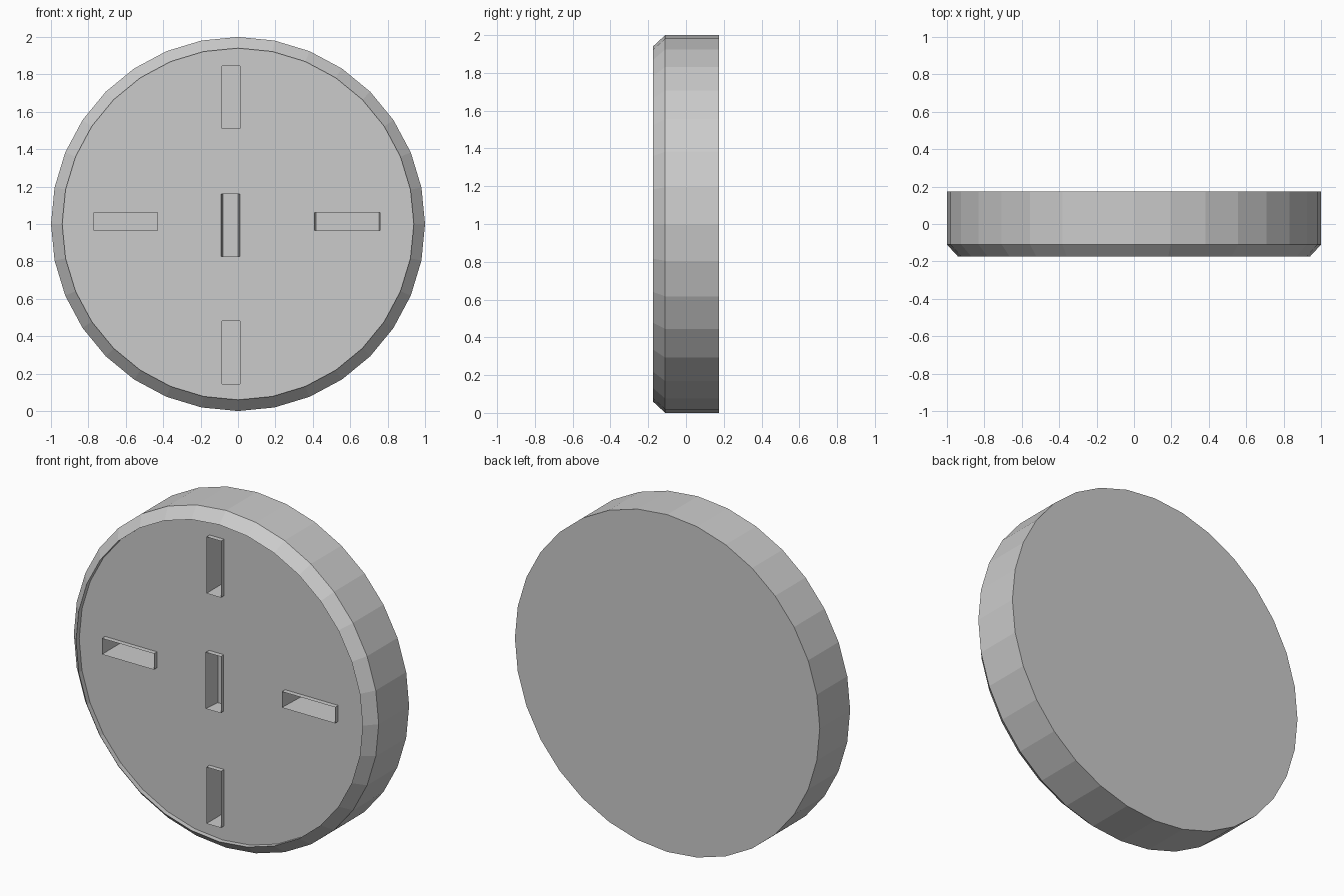
import bpy, bmesh, math

if "Cube" in bpy.data.objects:
    bpy.data.objects.remove(bpy.data.objects["Cube"])

SIDES = 32
RIM_Y, FACE_Y = -0.175, -0.145


def make_object(name, bm):
    bmesh.ops.recalc_face_normals(bm, faces=bm.faces)
    mesh = bpy.data.meshes.new(name)
    bm.to_mesh(mesh)
    bm.free()
    obj = bpy.data.objects.new(name, mesh)
    bpy.context.collection.objects.link(obj)
    return obj


def skin(bm, rings, cap_start, cap_end):
    """Join successive vertex rings with quads and optionally cap them."""
    loops = [[bm.verts.new(p) for p in ring] for ring in rings]
    for a, b in zip(loops, loops[1:]):
        n = len(a)
        for i in range(n):
            bm.faces.new((a[i], a[(i + 1) % n], b[(i + 1) % n], b[i]))
    if cap_start:
        bm.faces.new(loops[0])
    if cap_end:
        bm.faces.new(loops[-1])


def circle(r, y):
    steps = [math.tau * i / SIDES for i in range(SIDES)]
    return [(r * math.cos(a), y, 1 + r * math.sin(a)) for a in steps]


def rect(slot, y):
    x, z, w, h, depth, tx = slot
    t = tx * (y - RIM_Y) / depth
    hw, hh = w / 2 - t, h / 2
    return [(x + sx * hw, y, z + sz * hh)
            for sx, sz in ((-1, -1), (1, -1), (1, 1), (-1, 1))]


# Disc with chamfered front rim and a slightly recessed face
bm = bmesh.new()
profile = [(1, 0.175), (1, -0.11), (0.94, RIM_Y), (0.94, FACE_Y)]
skin(bm, [circle(r, y) for r, y in profile], True, True)
disc = make_object("disc", bm)

# Slots: centre x, centre z, width, height, depth, side taper
slots = [
    (-0.04, 0.993, 0.10, 0.335, 0.10, 0.01),
    (-0.037, 1.678, 0.095, 0.335, 0.25, 0),
    (-0.037, 0.313, 0.095, 0.335, 0.25, 0),
    (-0.60, 1.013, 0.34, 0.095, 0.25, 0),
    (0.585, 1.013, 0.35, 0.095, 0.25, 0.01),
]
cut = bmesh.new()
collars = bmesh.new()
for s in slots:
    skin(cut, [rect(s, RIM_Y), rect(s, RIM_Y + s[4])], True, True)
    skin(collars, [rect(s, RIM_Y), rect(s, FACE_Y)], False, False)

# Thin collars standing up from the face around each slot
make_object("slot_collars", collars)

# Cutter for the pockets
cutter = make_object("slot_cutter", cut)
cutter.hide_render = True
cutter.display_type = 'WIRE'
mod = disc.modifiers.new("slots", 'BOOLEAN')
mod.operation = 'DIFFERENCE'
mod.solver = 'EXACT'
mod.object = cutter
